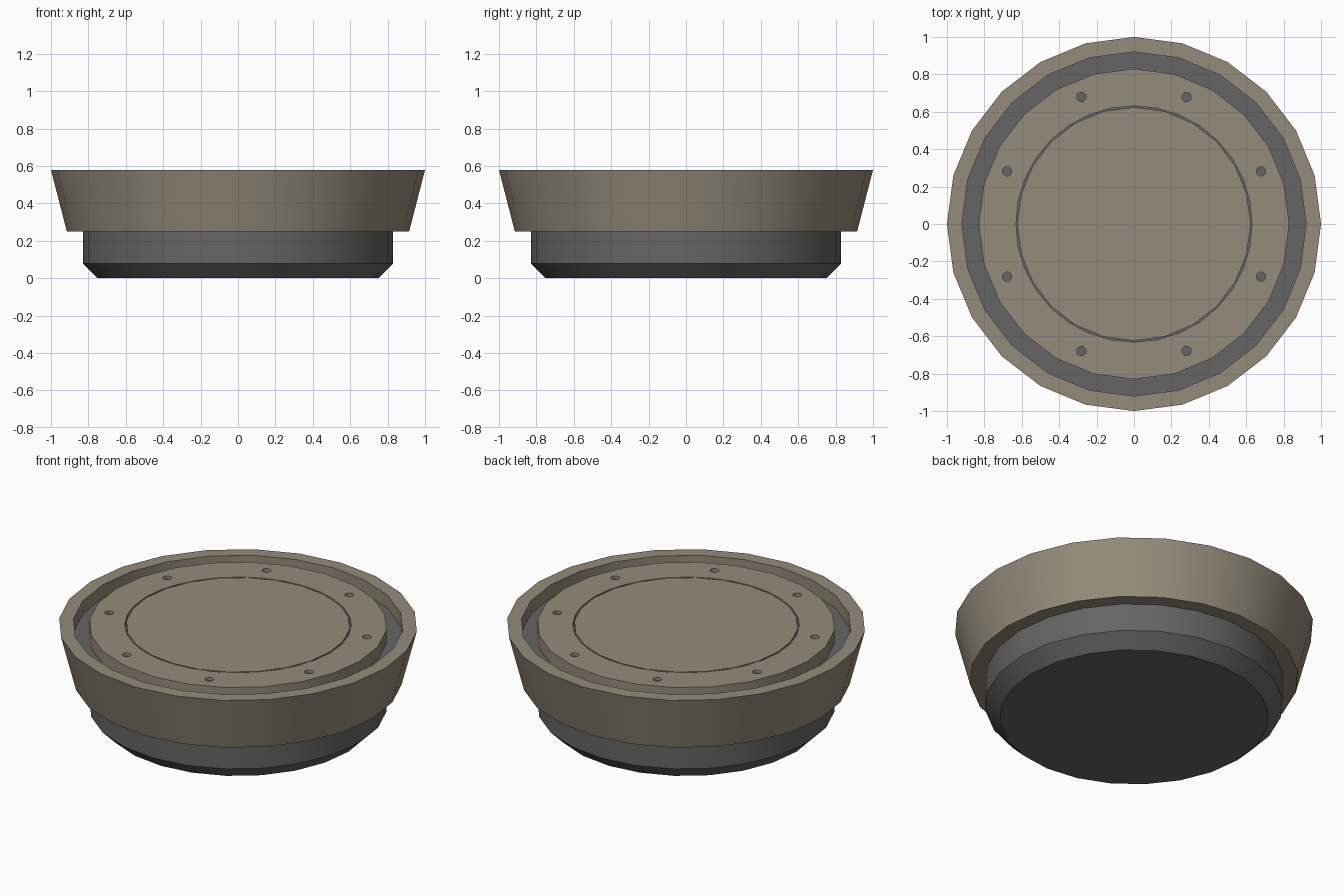
import bpy, bmesh, math
from mathutils import Matrix

if "Cube" in bpy.data.objects:
    bpy.data.objects.remove(bpy.data.objects["Cube"])

SIDES = 24


def material(name, rgb):
    m = bpy.data.materials.new(name)
    m.diffuse_color = (*rgb, 1)
    m.use_nodes = True
    m.node_tree.nodes["Principled BSDF"].inputs["Base Color"].default_value = m.diffuse_color
    return m


tan = material("warm_tan", (0.30, 0.26, 0.195))
grey = material("dark_grey", (0.13, 0.13, 0.13))


def finish(name, bm, mat):
    bmesh.ops.remove_doubles(bm, verts=bm.verts, dist=1e-5)
    bmesh.ops.recalc_face_normals(bm, faces=bm.faces)
    mesh = bpy.data.meshes.new(name)
    bm.to_mesh(mesh)
    bm.free()
    mesh.materials.append(mat)
    ob = bpy.data.objects.new(name, mesh)
    bpy.context.collection.objects.link(ob)
    return ob


def smooth(ob):
    bpy.ops.object.select_all(action='DESELECT')
    ob.select_set(True)
    bpy.context.view_layer.objects.active = ob
    bpy.ops.object.shade_smooth_by_angle(angle=math.radians(30))


def lathe(name, profile, mat, closed=False):
    """Revolve a (radius, height) profile; open ends are capped flat."""
    bm = bmesh.new()
    rings = []
    for r, z in profile:
        rings.append([bm.verts.new((r * math.cos(2 * math.pi * i / SIDES),
                                    r * math.sin(2 * math.pi * i / SIDES), z))
                      for i in range(SIDES)])
    pairs = list(zip(rings, rings[1:]))
    if closed:
        pairs.append((rings[-1], rings[0]))
    else:
        bm.faces.new(rings[0])
        bm.faces.new(rings[-1])
    for a, b in pairs:
        for i in range(SIDES):
            j = (i + 1) % SIDES
            bm.faces.new((a[i], a[j], b[j], b[i]))
    return finish(name, bm, mat)


# Grey base with chamfered foot, ledge in the gap, and core under the plates
base = lathe("base", [(0.75, 0), (0.83, 0.08), (0.83, 0.45), (0.925, 0.45),
                      (0.925, 0.50), (0.805, 0.50), (0.805, 0.56)], grey)

# Flared outer ring
ring = lathe("outer_ring", [(0.915, 0.25), (1.0, 0.58), (0.92, 0.58), (0.92, 0.46),
                            (0.82, 0.46), (0.82, 0.25)], tan, closed=True)

# Centre plate
centre = lathe("centre_plate", [(0.624, 0.555), (0.624, 0.58)], tan)

# Surrounding plate with a skirt: an inverted shallow cup, cut open below
plate = lathe("rim_plate", [(0.81, 0.56), (0.81, 0.50), (0.83, 0.50), (0.83, 0.58)], tan)

# Cutter: round central opening and eight small holes
bm = bmesh.new()


def cylinder(r, x, y, n):
    bmesh.ops.create_cone(bm, cap_ends=True, segments=n, radius1=r, radius2=r, depth=0.2,
                          matrix=Matrix.Translation((x, y, 0.57)))


cylinder(0.631, 0, 0, 32)
for k in range(8):
    a = math.radians(22.5 + 45 * k)
    cylinder(0.025, 0.735 * math.cos(a), 0.735 * math.sin(a), 16)
cutter = finish("hole_cutter", bm, tan)
cutter.hide_render = True
mod = plate.modifiers.new("holes", 'BOOLEAN')
mod.operation = 'DIFFERENCE'
mod.solver = 'EXACT'
mod.object = cutter
deps = bpy.context.evaluated_depsgraph_get()
cut_mesh = bpy.data.meshes.new_from_object(plate.evaluated_get(deps))
plate.modifiers.clear()
plate.data = cut_mesh
bpy.data.objects.remove(cutter)

for part in (base, ring, centre, plate):
    smooth(part)
